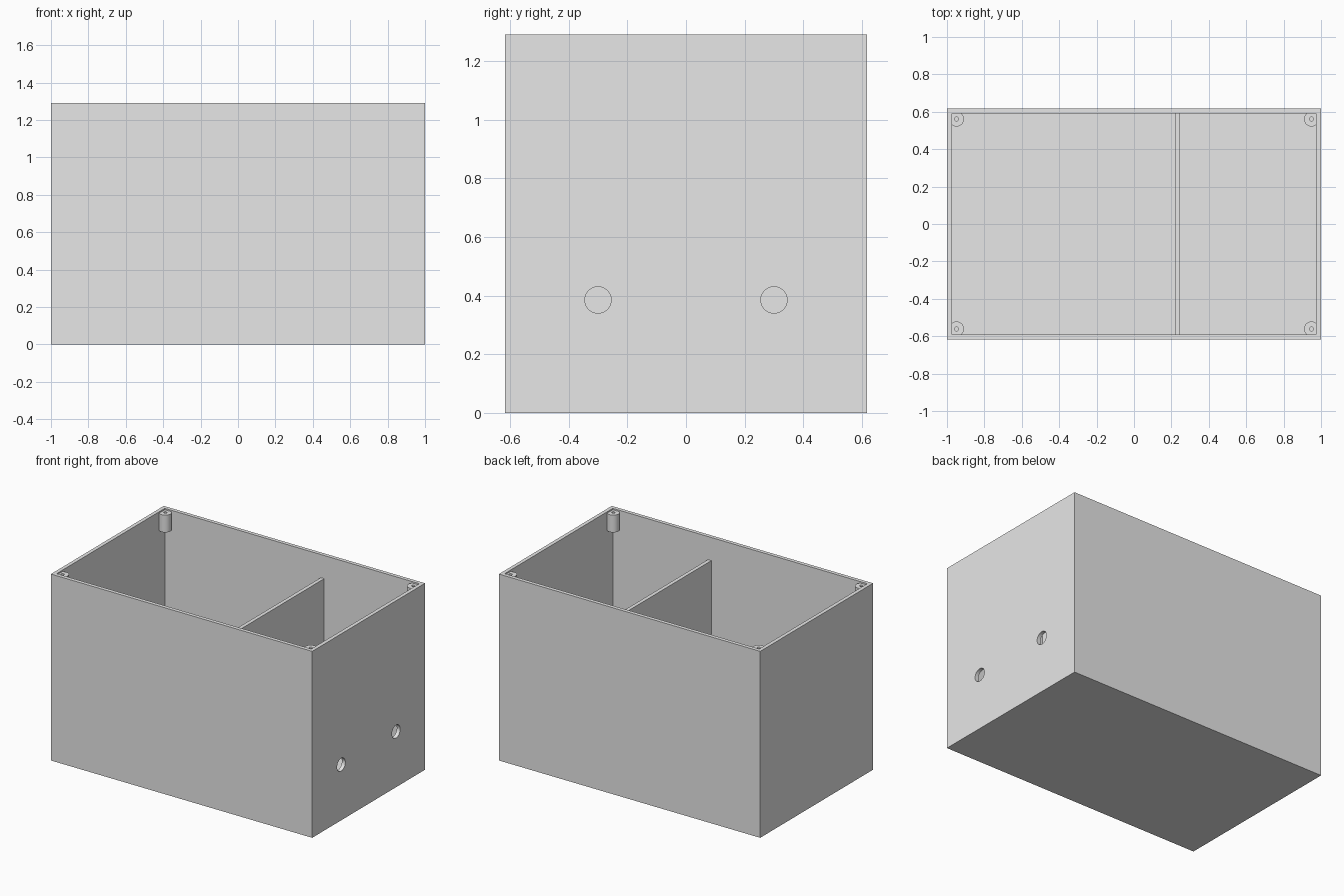
import bpy
import math

if "Cube" in bpy.data.objects:
    bpy.data.objects.remove(bpy.data.objects["Cube"])

HX, HY, H = 1.0, 0.617, 1.29      # outer half sizes and height
T = 0.026                         # wall thickness
IX, IY = HX - T, HY - T           # inner half sizes

grey = bpy.data.materials.new("light grey plastic")
grey.diffuse_color = (0.8, 0.8, 0.8, 1)
grey.use_nodes = True
grey.node_tree.nodes["Principled BSDF"].inputs["Base Color"].default_value = grey.diffuse_color


def finish(name):
    ob = bpy.context.object
    ob.name = name
    ob.data.materials.append(grey)
    return ob


def box(name, lo, hi):
    bpy.ops.mesh.primitive_cube_add(size=1, location=[(a + b) / 2 for a, b in zip(lo, hi)])
    ob = finish(name)
    ob.scale = [b - a for a, b in zip(lo, hi)]
    bpy.ops.object.transform_apply(location=True, rotation=True, scale=True)
    return ob


def cylinder(name, loc, radius, depth, rot=(0, 0, 0), sides=32):
    bpy.ops.mesh.primitive_cylinder_add(vertices=sides, radius=radius, depth=depth,
                                        location=loc, rotation=rot)
    ob = finish(name)
    bpy.ops.object.transform_apply(location=True, rotation=True, scale=True)
    return ob


def cut(ob, cutter, operation='DIFFERENCE'):
    bpy.ops.object.select_all(action='DESELECT')
    bpy.context.view_layer.objects.active = ob
    ob.select_set(True)
    mod = ob.modifiers.new("cut", 'BOOLEAN')
    mod.operation, mod.solver, mod.object = operation, 'EXACT', cutter
    bpy.ops.object.modifier_apply(modifier=mod.name)
    bpy.data.objects.remove(cutter)


def smooth(ob):
    bpy.ops.object.select_all(action='DESELECT')
    bpy.context.view_layer.objects.active = ob
    ob.select_set(True)
    bpy.ops.object.shade_smooth_by_angle(angle=math.radians(30))


# Open-topped case with two cable holes in the right wall
case = box("case", (-HX, -HY, 0), (HX, HY, H))
cut(case, box("cavity_cutter", (-IX, -IY, T), (IX, IY, H + 0.2)))
for y in (-0.30, 0.30):
    cut(case, cylinder("cable_hole_cutter", (HX, y, 0.385), 0.045, 0.2, (0, math.pi / 2, 0)))
smooth(case)

# Partition between the two compartments, lower than the rim
box("partition", (0.22, -IY, T), (0.246, IY, 1.13))

# Screw posts in the upper corners, trimmed flush with the inner walls
for sx, side in ((-1, "left"), (1, "right")):
    for sy, end in ((-1, "front"), (1, "back")):
        x, y = sx * 0.949, sy * 0.561
        post = cylinder(f"screw_post_{end}_{side}", (x, y, 1.22), 0.04, 0.12)
        cut(post, box("trim", (-IX, -IY, 1), (IX, IY, 1.5)), 'INTERSECT')
        cut(post, cylinder("screw_hole_cutter", (x, y, 1.22), 0.011, 0.3, sides=20))
        smooth(post)
